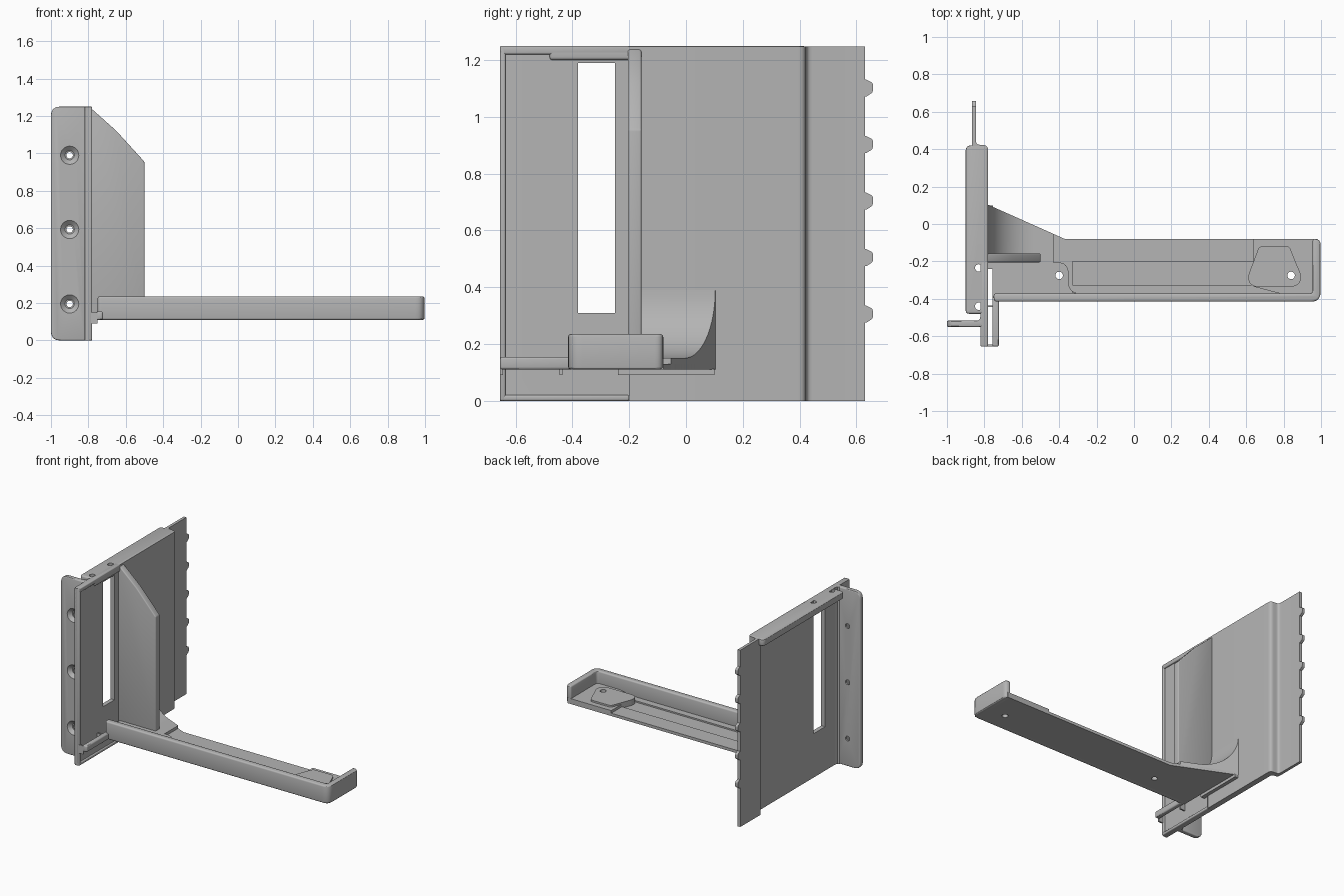
import bpy, bmesh, math
from mathutils import Vector

if "Cube" in bpy.data.objects:
    bpy.data.objects.remove(bpy.data.objects["Cube"])

grey = bpy.data.materials.new("plain grey")
grey.use_nodes = True
grey.diffuse_color = (0.46, 0.46, 0.46, 1)
grey.node_tree.nodes["Principled BSDF"].inputs["Base Color"].default_value = grey.diffuse_color


def outline(points):
    """Round each corner that carries a radius as its third value."""
    out = []
    for i, p in enumerate(points):
        c = Vector(p[:2])
        if len(p) < 3:
            out.append(c)
            continue
        a = c + (Vector(points[i - 1][:2]) - c).normalized() * p[2]
        b = c + (Vector(points[(i + 1) % len(points)][:2]) - c).normalized() * p[2]
        for k in range(7):
            t = k / 6
            out.append(a * (1 - t) ** 2 + c * 2 * t * (1 - t) + b * t * t)
    return out


def place(axis, u, v, w):
    return {"x": (w, u, v), "y": (u, w, v), "z": (u, v, w)}[axis]


def prism(name, axis, lo, hi, points, bevel=0.0):
    bm = bmesh.new()
    pts = outline(points)
    rings = [[bm.verts.new(place(axis, p.x, p.y, w)) for p in pts] for w in (lo, hi)]
    bm.faces.new(rings[0])
    bm.faces.new(rings[1])
    for i in range(len(pts)):
        j = (i + 1) % len(pts)
        bm.faces.new((rings[0][i], rings[0][j], rings[1][j], rings[1][i]))
    bmesh.ops.recalc_face_normals(bm, faces=bm.faces)
    me = bpy.data.meshes.new(name)
    bm.to_mesh(me)
    bm.free()
    me.materials.append(grey)
    ob = bpy.data.objects.new(name, me)
    bpy.context.collection.objects.link(ob)
    if bevel:
        m = ob.modifiers.new("soft edges", "BEVEL")
        m.width, m.segments, m.limit_method, m.angle_limit = bevel, 3, "ANGLE", math.radians(40)
        bake(ob)
    return ob


def bake(ob):
    graph = bpy.context.evaluated_depsgraph_get()
    me = bpy.data.meshes.new_from_object(ob.evaluated_get(graph))
    ob.modifiers.clear()
    ob.data = me


def box(name, x, y, z, bevel=0.0):
    return prism(name, "z", *z, [(x[0], y[0]), (x[1], y[0]), (x[1], y[1]), (x[0], y[1])], bevel)


def boolean(ob, tool, mode="DIFFERENCE"):
    m = ob.modifiers.new("cut", "BOOLEAN")
    m.operation, m.object, m.solver = mode, tool, "EXACT"
    bake(ob)
    bpy.data.objects.remove(tool)


def cone_cut(ob, axis, centre, w, r1, r2):
    """Cut a round hole that may taper from r1 to r2."""
    n = 24
    tool = prism("hole_cutter", axis, *w, [(centre[0] + r1 * math.cos(k * math.tau / n),
                 centre[1] + r1 * math.sin(k * math.tau / n)) for k in range(n)])
    for v in list(tool.data.vertices)[n:]:
        u = Vector(place(axis, centre[0], centre[1], w[1]))
        v.co = u + (v.co - u) * (r2 / r1)
    tool.hide_render = True
    boolean(ob, tool)


# Upright panel: thin sheet with a recessed front section and a stepped rear tongue
panel = prism("upright_panel", "z", 0, 1.248, [
    (-0.82, -0.655, 0.008), (-0.79, -0.655, 0.008), (-0.79, -0.2), (-0.78, -0.2),
    (-0.78, 0.42, 0.025), (-0.845, 0.425, 0.02), (-0.845, 0.63), (-0.865, 0.63),
    (-0.865, 0.39, 0.02), (-0.82, 0.39, 0.02)])
boolean(panel, box("window_cutter", (-1, -0.7), (-0.38, -0.25), (0.31, 1.19)))
box("front_edge_strip", (-0.82, -0.78), (-0.655, -0.635), (0, 1.248), 0.006)
box("panel_head_strip", (-0.82, -0.78), (-0.655, -0.2), (1.22, 1.25), 0.006)
box("panel_foot_strip", (-0.82, -0.78), (-0.655, -0.2), (0, 0.02), 0.006)

# Top lip with two pin holes
lip = prism("top_lip", "z", 1.2, 1.25, [
    (-0.9, -0.48, 0.02), (-0.9, 0.42, 0.03), (-0.78, 0.42, 0.03), (-0.78, -0.48)], 0.01)
for y in (-0.44, -0.235):
    cone_cut(lip, "z", (-0.83, y), (1.15, 1.3), 0.02, 0.02)

# Mounting flange with countersunk screw holes
flange = prism("mounting_flange", "y", -0.55, -0.517, [
    (-1, 0, 0.05), (-1, 1.25, 0.05), (-0.81, 1.25), (-0.81, 0)], 0.007)
for z in (0.195, 0.593, 0.99):
    cone_cut(flange, "y", (-0.9, z), (-0.6, -0.5), 0.017, 0.017)
    cone_cut(flange, "y", (-0.9, z), (-0.551, -0.528), 0.05, 0.025)
prism("flange_fillet", "z", 0, 1.25, [
    (-0.84, -0.52), (-0.825, -0.51), (-0.82, -0.49), (-0.81, -0.49), (-0.81, -0.52)])

# Snap bumps along the rear tongue
for i in range(5):
    z = 0.305 + 0.199 * i
    prism(f"snap_bump_{i + 1}", "x", -0.865, -0.845, [
        (0.61, z - 0.03), (0.635, z - 0.03), (0.658, z - 0.015, 0.008),
        (0.658, z + 0.018, 0.008), (0.635, z + 0.03), (0.61, z + 0.03)])

# Tall bracing rib
prism("bracing_rib", "y", -0.205, -0.157, [
    (-0.8, 0.12), (-0.8, 1.248), (-0.79, 1.245), (-0.65, 1.12), (-0.5, 0.955), (-0.5, 0.12)], 0.012)

# Arm floor with a shallow channel
floor = prism("arm_floor", "z", 0.11, 0.13, [
    (-0.78, 0.103), (-0.37, -0.08), (0.98, -0.08), (0.98, -0.405),
    (-0.757, -0.405), (-0.757, -0.24), (-0.78, -0.24)])
boolean(floor, box("channel_cutter", (-0.33, 0.65), (-0.325, -0.2), (0.12, 0.2)))

# Raised floor at both ends and the rounded-off pad
root = prism("arm_root_block", "z", 0.115, 0.15, [
    (-0.757, -0.39), (-0.28, -0.375, 0.06), (-0.35, -0.36, 0.05), (-0.35, -0.205, 0.06),
    (-0.43, -0.205), (-0.43, -0.055), (-0.78, 0.1), (-0.78, -0.24), (-0.757, -0.24)])
tip = prism("arm_tip_block", "z", 0.115, 0.148, [
    (0.64, -0.08), (0.98, -0.08), (0.98, -0.39), (0.85, -0.39), (0.64, -0.335), (0.64, -0.2)])
pad = prism("tip_pad", "z", 0.115, 0.16, [
    (0.67, -0.118, 0.02), (0.83, -0.118, 0.02), (0.9, -0.29, 0.03), (0.87, -0.335, 0.03),
    (0.63, -0.335, 0.03), (0.605, -0.29, 0.03)])
for part, x in ((floor, -0.4), (floor, 0.84), (root, -0.4), (tip, 0.84), (pad, 0.84)):
    cone_cut(part, "z", (x, -0.275), (0.05, 0.3), 0.02, 0.02)

# Arm front and end wall
prism("arm_wall", "z", 0.11, 0.235, [
    (-0.75, -0.415, 0.02), (0.997, -0.415, 0.05), (0.997, -0.08, 0.03), (0.955, -0.08),
    (0.955, -0.372, 0.02), (-0.75, -0.372)], 0.01)

# Curved root brace, trimmed along the diagonal
arc = [(-0.54 - 0.24 * math.cos(a), 0.39 - 0.24 * math.sin(a))
       for a in (k * math.pi / 32 for k in range(17))]
brace = prism("curved_root_brace", "y", -0.17, 0.12,
              [(-0.79, 0.11), (-0.79, 0.39)] + arc + [(-0.43, 0.15), (-0.43, 0.11)])
boolean(brace, prism("brace_trim", "z", 0, 0.5, [
    (-0.8, 0.112), (-0.78, 0.103), (-0.37, -0.08), (-0.37, -0.3), (-0.8, -0.3)]), "INTERSECT")
box("root_strip", (-0.785, -0.755), (-0.24, 0.1), (0.09, 0.112))

# Side bar, separated from the panel by a slot and held by two small ties
prism("side_bar", "z", 0.11, 0.155, [
    (-0.757, -0.655), (-0.722, -0.655, 0.012), (-0.722, -0.39), (-0.757, -0.39)], 0.01)
for y in (-0.65, -0.44):
    box("slot_tie", (-0.79, -0.75), (y - 0.005, y + 0.005), (0.09, 0.15))

# Smooth rounded areas while keeping the edges crisp
for ob in bpy.context.scene.objects:
    ob.select_set(ob.type == "MESH")
bpy.context.view_layer.objects.active = panel
bpy.ops.object.shade_smooth_by_angle(angle=math.radians(30))
